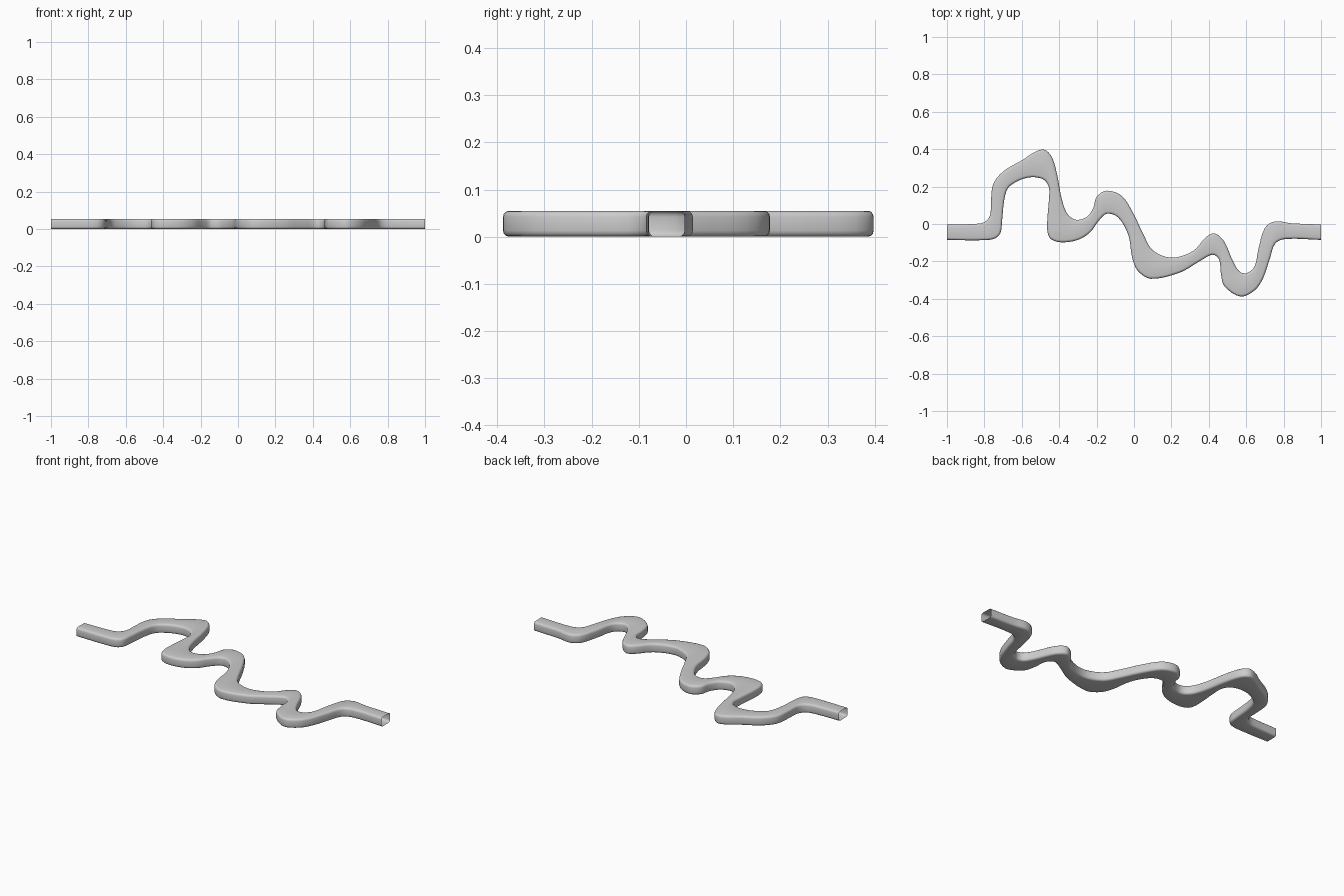
import bpy, bmesh, math
from mathutils import Vector

if "Cube" in bpy.data.objects:
    bpy.data.objects.remove(bpy.data.objects["Cube"])

HEIGHT, ROUND, STEPS = 0.055, 0.013, 4

# Paired guide points along the two banks of the winding channel
left_bank = [(-1, -.003), (-.86, 0), (-.80, .01), (-.77, .045), (-.765, .11), (-.757, .20),
             (-.73, .25), (-.68, .295), (-.60, .34), (-.53, .385), (-.48, .397), (-.44, .36),
             (-.41, .26), (-.39, .15), (-.365, .07), (-.335, .033), (-.30, .022), (-.25, .04),
             (-.218, .085), (-.20, .145), (-.145, .178), (-.065, .15), (0, .05), (.05, -.055),
             (.10, -.14), (.20, -.18), (.315, -.145), (.385, -.07), (.43, -.05), (.48, -.09),
             (.53, -.20), (.565, -.255), (.605, -.262), (.645, -.225), (.665, -.135),
             (.70, -.02), (.755, .014), (.84, .004), (1, -.003)]
right_bank = [(-1, -.085), (-.84, -.087), (-.75, -.08), (-.715, -.05), (-.705, .02), (-.695, .12),
              (-.675, .19), (-.63, .225), (-.58, .245), (-.53, .25), (-.48, .235), (-.455, .195),
              (-.455, .13), (-.463, .03), (-.463, -.04), (-.445, -.08), (-.39, -.098),
              (-.30, -.085), (-.235, -.045), (-.19, .015), (-.145, .055), (-.085, .035),
              (-.03, -.06), (-.01, -.18), (.02, -.25), (.09, -.293), (.245, -.26), (.35, -.20),
              (.42, -.164), (.455, -.19), (.465, -.27), (.485, -.335), (.57, -.388),
              (.645, -.355), (.69, -.29), (.725, -.19), (.755, -.105), (.81, -.08), (1, -.085)]


def smooth_path(points):
    """Centripetal-looking Catmull-Rom spline through the guide points."""
    p = [Vector(q) for q in points]
    p = [2 * p[0] - p[1]] + p + [2 * p[-1] - p[-2]]
    out = []
    for i in range(1, len(p) - 2):
        a, b, c, d = p[i - 1:i + 3]
        lb = (c - b).length
        mb = (c - a) * lb / ((b - a).length + lb)
        mc = (d - b) * lb / ((d - c).length + lb)
        for s in range(STEPS):
            t = s / STEPS
            out.append((2*t**3 - 3*t**2 + 1) * b + (t**3 - 2*t**2 + t) * mb
                       + (3*t**2 - 2*t**3) * c + (t**3 - t**2) * mc)
    return out + [p[-2]]


def inward_normals(path, sign):
    res = []
    for i in range(len(path)):
        t = (path[min(i + 1, len(path) - 1)] - path[max(i - 1, 0)]).normalized()
        res.append(Vector((t.y, -t.x)) * sign)
    return res


# Rounded-rectangle section: (inset from the bank, height), bottom to top
edge = []
for z0, start in ((ROUND, -90), (HEIGHT - ROUND, 0)):
    for k in range(4):
        a = math.radians(start + 30 * k)
        edge.append((ROUND * (1 - math.cos(a)), z0 + ROUND * math.sin(a)))

left, right = smooth_path(left_bank), smooth_path(right_bank)
ln, rn = inward_normals(left, 1), inward_normals(right, -1)

# Open-ended channel lofted between the banks
bm = bmesh.new()
rings = []
for l, r, a, b in zip(left, right, ln, rn):
    ring = [bm.verts.new((*(r + b * o), z)) for o, z in edge]
    ring += [bm.verts.new((*(l + a * o), z)) for o, z in reversed(edge)]
    rings.append(ring)
for r0, r1 in zip(rings, rings[1:]):
    n = len(r0)
    for j in range(n):
        k = (j + 1) % n
        bm.faces.new((r0[j], r1[j], r1[k], r0[k]))
bmesh.ops.recalc_face_normals(bm, faces=bm.faces)
mesh = bpy.data.meshes.new("winding_channel")
bm.to_mesh(mesh)
bm.free()
channel = bpy.data.objects.new("winding_channel", mesh)
bpy.context.collection.objects.link(channel)
bpy.context.view_layer.objects.active = channel
channel.select_set(True)
bpy.ops.object.shade_smooth_by_angle(angle=math.radians(35))
